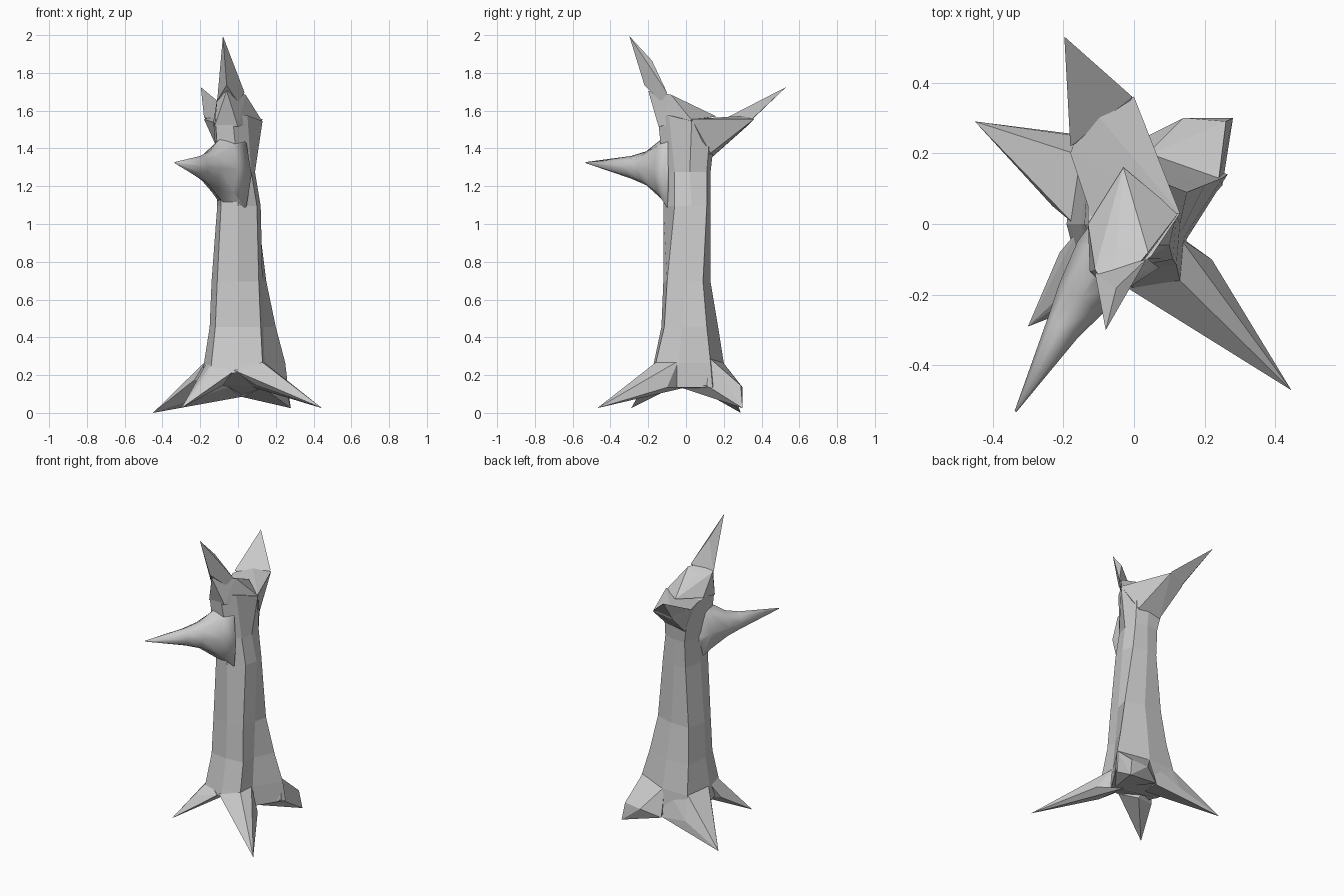
import bpy, bmesh, math
from mathutils import Vector

if "Cube" in bpy.data.objects:
    bpy.data.objects.remove(bpy.data.objects["Cube"])


def make(name, bm):
    bmesh.ops.recalc_face_normals(bm, faces=bm.faces)
    me = bpy.data.meshes.new(name)
    bm.to_mesh(me)
    bm.free()
    ob = bpy.data.objects.new(name, me)
    bpy.context.collection.objects.link(ob)
    return ob


def hull(name, *pts):
    bm = bmesh.new()
    for p in pts:
        bm.verts.new(p)
    r = bmesh.ops.convex_hull(bm, input=bm.verts)
    junk = {v for v in r["geom_interior"] + r["geom_unused"] if isinstance(v, bmesh.types.BMVert)}
    bmesh.ops.delete(bm, geom=list(junk), context='VERTS')
    return make(name, bm)


def loft(name, rings):
    bm = bmesh.new()
    vs = [[bm.verts.new(p) for p in r] for r in rings]
    n = len(vs[0])
    for a, b in zip(vs, vs[1:]):
        for i in range(n):
            j = (i + 1) % n
            bm.faces.new((a[i], a[j], b[j], b[i]))
    bm.faces.new(vs[0])
    bm.faces.new(vs[-1])
    bmesh.ops.triangulate(bm, faces=[f for f in bm.faces if len(f.verts) > 4])
    return make(name, bm)


# eight-sided trunk, (x, y) outlines and heights
low = [(-.14, -.15), (0, -.17), (.13, -.16), (.14, -.04), (.25, .13), (.04, .20), (-.15, .20), (-.18, 0)]
flare = [(-.12, -.115), (0, -.13), (.12, -.115), (.135, -.02), (.20, .11), (.03, .17), (-.13, .16), (-.15, 0)]
mid = [(-.11, -.11), (0, -.12), (.11, -.10), (.13, 0), (.15, .09), (.02, .13), (-.11, .13), (-.14, 0)]
neck = [(-.09, -.11), (0, -.12), (.10, -.06), (.12, .03), (.10, .11), (0, .13), (-.08, .12), (-.11, 0)]
waist = [(-.10, -.12), (0, -.12), (.07, -.06), (.09, .02), (.08, .11), (0, .13), (-.08, .13), (-.11, 0)]
crown = [(-.12, -.14), (-.03, -.15), (.05, -.09), (.13, .03), (.08, .13), (0, .16), (-.13, .16), (-.13, .02)]
base_z = [.19, .22, .18, .14, .14, .10, .12, .17]
crown_z = [1.56, 1.58, 1.58, 1.55, 1.54, 1.54, 1.54, 1.54]
trunk = loft("tree_trunk", [
    [(x * 1.06, y * 1.08, z) for (x, y), z in zip(low, base_z)],
    [(x, y, .27) for x, y in low],
    [(x, y, .46) for x, y in flare],
    [(x, y, .70) for x, y in mid],
    [(x, y, 1.10) for x, y in neck],
    [(x, y, 1.28) for x, y in waist],
    [(x, y, z) for (x, y), z in zip(crown, crown_z)]])

parts = []
# four spreading roots
parts.append(hull("root_front_right", (.445, -.47, .03), (.22, -.10, .14), (.10, -.22, .15), (.17, -.18, .20),
                  (.12, -.15, .28), (.13, -.04, .28), (-.02, -.18, .23), (.08, 0, .14)))
parts.append(hull("root_front_left", (-.30, -.29, .03), (-.03, -.185, .22), (-.13, -.13, .28), (-.17, -.20, .19),
                  (-.21, -.08, .17), (-.16, -.02, .28), (-.08, -.05, .15)))
parts.append(hull("root_back_left", (-.45, .29, .005), (-.23, .05, .18), (-.17, .25, .12), (-.17, 0, .28),
                  (-.14, .19, .28), (.02, .23, .09), (.02, .18, .27), (-.05, .05, .14)))
parts.append(hull("root_back_right", (.28, .30, .03), (.14, .30, .14), (.26, .29, .15), (.25, .20, .22),
                  (.24, .13, .29), (.25, .11, .15), (.13, -.03, .14), (.02, .24, .09), (.03, .19, .28)))

# rear limb: broad fork then pointed tip
parts.append(hull("rear_limb", (.13, .03, 1.56), (0, .36, 1.56), (-.13, .34, 1.58), (-.18, .20, 1.56),
                  (-.12, .02, 1.54), (.07, .13, 1.38), (-.09, .14, 1.36), (-.02, .05, 1.34), (-.12, .32, 1.52)))
parts.append(hull("rear_limb_tip", (-.197, .53, 1.73), (-.005, .36, 1.57), (-.12, .35, 1.61), (-.18, .22, 1.57),
                  (-.11, .30, 1.51), (-.03, .30, 1.52)))

# upright front prong with a sloping saddle behind it
parts.append(hull("upright_prong_tip", (-.08, -.30, 2.0), (-.05, -.18, 1.87), (.035, -.10, 1.70), (-.06, -.22, 1.74),
                  (-.11, -.14, 1.66), (0, -.13, 1.65)))
parts.append(hull("upright_prong_base", (.04, -.08, 1.69), (-.06, -.20, 1.71), (-.11, -.13, 1.67), (-.125, -.135, 1.52),
                  (0, -.145, 1.52), (.125, .03, 1.555), (-.13, .0, 1.55), (-.05, -.07, 1.67), (-.03, .16, 1.575)))

# pointed side branch, smooth and tapering
tip = Vector((-.335, -.53, 1.33))
side = Vector((.8, -.6, 0))
rings = []
for c, rw, rh in (((-.02, -.055, 1.265), .115, .235), ((-.08, -.11, 1.295), .10, .175),
                  ((-.15, -.21, 1.30), .075, .09), ((-.20, -.29, 1.305), .052, .06), (tip, .003, .003)):
    rings.append([Vector(c) + side * rw * math.cos(t) + Vector((0, 0, rh * math.sin(t)))
                  for t in (k * math.tau / 8 for k in range(8))])
branch = loft("side_branch", rings)
for f in branch.data.polygons:
    f.use_smooth = True
parts.append(branch)

# fuse the limbs and roots into one trunk surface
for p in parts:
    m = trunk.modifiers.new("fuse", 'BOOLEAN')
    m.operation = 'UNION'
    m.solver = 'EXACT'
    m.object = p
bpy.context.view_layer.objects.active = trunk
trunk.select_set(True)
for m in list(trunk.modifiers):
    bpy.ops.object.modifier_apply(modifier=m.name)
for p in parts:
    bpy.data.objects.remove(p)

# settle the model on the ground
low_z = min(v.co.z for v in trunk.data.vertices)
for v in trunk.data.vertices:
    v.co.z -= low_z
